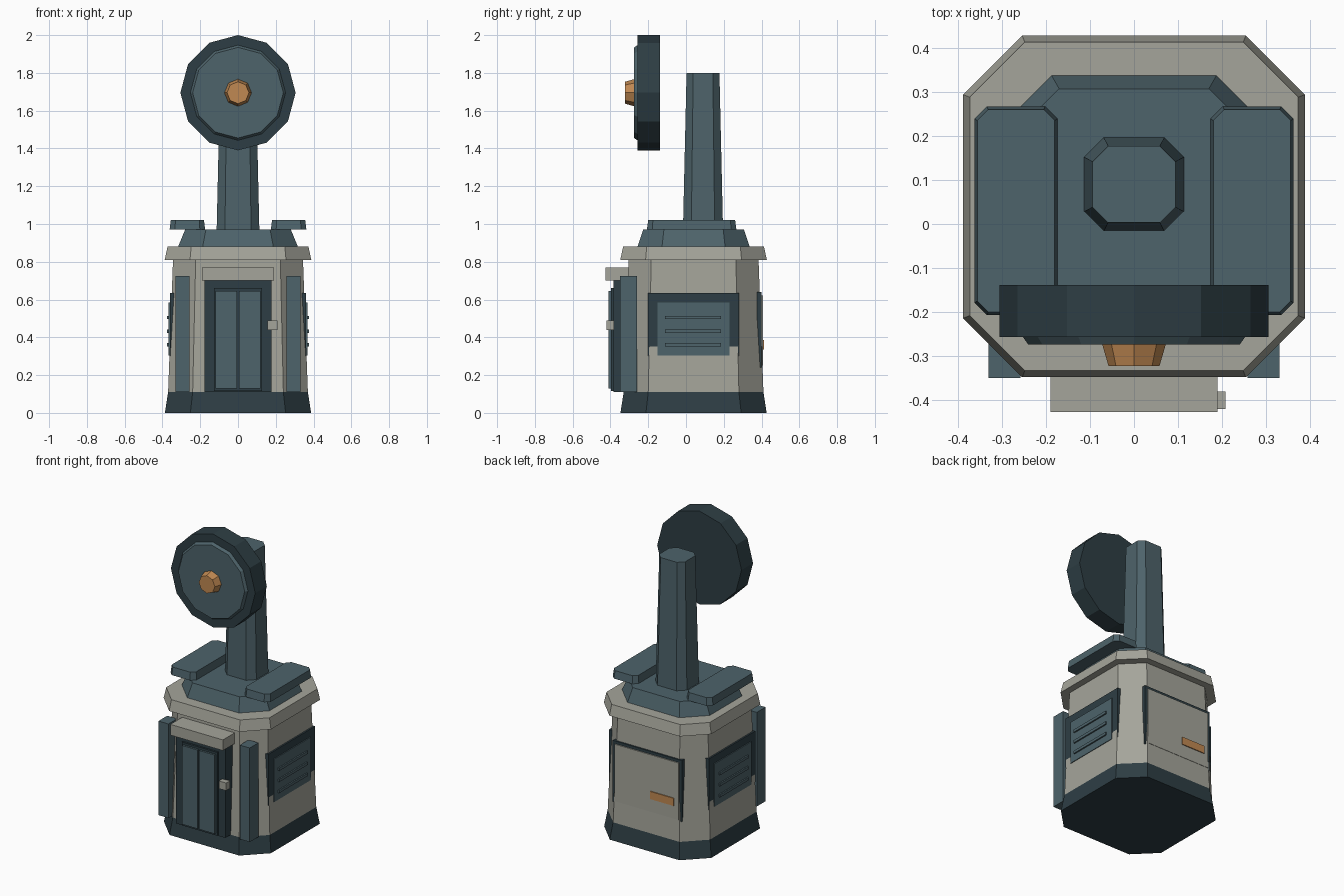
import bpy, bmesh, math
from mathutils import Matrix

if "Cube" in bpy.data.objects:
    bpy.data.objects.remove(bpy.data.objects["Cube"], do_unlink=True)


def make_material(name, color):
    mat = bpy.data.materials.new(name)
    mat.use_nodes = True
    mat.diffuse_color = (*color, 1)
    mat.node_tree.nodes["Principled BSDF"].inputs["Base Color"].default_value = (*color, 1)
    return mat


slate = make_material("slate blue", (0.075, 0.125, 0.145))
dark = make_material("dark slate", (0.027, 0.048, 0.058))
stone = make_material("warm grey", (0.375, 0.375, 0.325))
copper = make_material("copper", (0.53, 0.25, 0.085))


def add_object(name, bm, mat):
    bmesh.ops.recalc_face_normals(bm, faces=bm.faces)
    mesh = bpy.data.meshes.new(name)
    bm.to_mesh(mesh)
    bm.free()
    mesh.materials.append(mat)
    obj = bpy.data.objects.new(name, mesh)
    bpy.context.collection.objects.link(obj)
    return obj


def box(name, x, y, z, mat):
    """Box from (min, max) pairs."""
    bm = bmesh.new()
    bmesh.ops.create_cube(bm, size=1)
    for v in bm.verts:
        for i, (lo, hi) in enumerate((x, y, z)):
            v.co[i] = lo if v.co[i] < 0 else hi
    return add_object(name, bm, mat)


def octagon(hx, hy, cut, z, cx, cy):
    quarter = [(hx, hy - cut), (hx - cut, hy)]
    flip = quarter[::-1]
    ring = (quarter + [(-x, y) for x, y in flip]
            + [(-x, -y) for x, y in quarter] + [(x, -y) for x, y in flip])
    return [(cx + x, cy + y, z) for x, y in ring]


def tapered(name, mat, lower, upper, z, center=(0, 0.04)):
    """Chamfered block; lower and upper are (half x, half y, corner cut)."""
    bm = bmesh.new()
    rings = [[bm.verts.new(p) for p in octagon(*s, h, *center)]
             for s, h in zip((lower, upper), z)]
    for ring in rings:
        bm.faces.new(ring)
    for i in range(8):
        j = (i + 1) % 8
        bm.faces.new((rings[0][i], rings[0][j], rings[1][j], rings[1][i]))
    return add_object(name, bm, mat)


def dial(name, mat, sides, r_back, r_front, y_back, y_front):
    """Faceted disc facing the front."""
    bm = bmesh.new()
    bmesh.ops.create_cone(bm, cap_ends=True, segments=sides, radius1=r_back,
                          radius2=r_front, depth=y_back - y_front)
    bm.transform(Matrix.Translation((0, (y_back + y_front) / 2, 1.695))
                 @ Matrix.Rotation(math.pi / 2, 4, 'X'))
    return add_object(name, bm, mat)


# Main body
tapered("base", dark, (0.387, 0.387, 0.135), (0.37, 0.37, 0.13), (0, 0.11))
tapered("walls", stone, (0.37, 0.37, 0.13), (0.344, 0.344, 0.12), (0.11, 0.81))
tapered("cornice", stone, (0.388, 0.388, 0.134), (0.373, 0.373, 0.125), (0.81, 0.88))
tapered("roof_plinth", slate, (0.317, 0.297, 0.13), (0.28, 0.267, 0.11), (0.88, 0.97))
tapered("column", slate, (0.113, 0.106, 0.044), (0.094, 0.087, 0.035),
        (0.97, 1.8), (0, 0.09))

# Round front dial
dial("dial_rim", dark, 12, 0.305, 0.305, -0.138, -0.257)
dial("dial_face", slate, 12, 0.252, 0.24, -0.257, -0.274)
dial("dial_hub", copper, 8, 0.072, 0.058, -0.274, -0.322)

# Doorway
box("door_frame", (-0.178, 0.178), (-0.385, -0.3), (0.11, 0.7), dark)
box("door_surround", (-0.128, 0.128), (-0.397, -0.385), (0.115, 0.66), dark)
box("canopy", (-0.19, 0.19), (-0.427, -0.29), (0.7, 0.77), stone)
box("door_handle", (0.155, 0.208), (-0.42, -0.38), (0.44, 0.49), stone)

# Parts repeated on both sides
for s, side in ((1, "left"), (-1, "right")):
    def span(a, b):
        return tuple(sorted((s * a, s * b)))

    box(f"{side}_door_leaf", span(0.006, 0.118), (-0.41, -0.39), (0.13, 0.645), slate)
    box(f"{side}_pillar", span(0.258, 0.33), (-0.35, -0.26), (0.11, 0.725), slate)
    tapered(f"{side}_roof_pad", slate, (0.094, 0.237, 0.028), (0.088, 0.23, 0.025),
            (0.97, 1.02), (s * 0.268, 0.03))
    box(f"{side}_vent_frame", span(0.3, 0.361), (-0.2, 0.28), (0.3, 0.635), dark)
    box(f"{side}_vent_panel", span(0.3, 0.367), (-0.15, 0.23), (0.305, 0.585), slate)
    for n in range(3):
        z = 0.36 + n * 0.0725
        box(f"{side}_louver_{n + 1}", span(0.35, 0.376), (-0.11, 0.185),
            (z - 0.009, z + 0.009), slate)

# Rear service panel
box("rear_frame", (-0.25, 0.25), (0.375, 0.4), (0.24, 0.64), dark)
box("rear_panel", (-0.232, 0.232), (0.39, 0.407), (0.25, 0.622), stone)
box("rear_plate", (-0.2, -0.03), (0.4, 0.413), (0.335, 0.385), copper)
